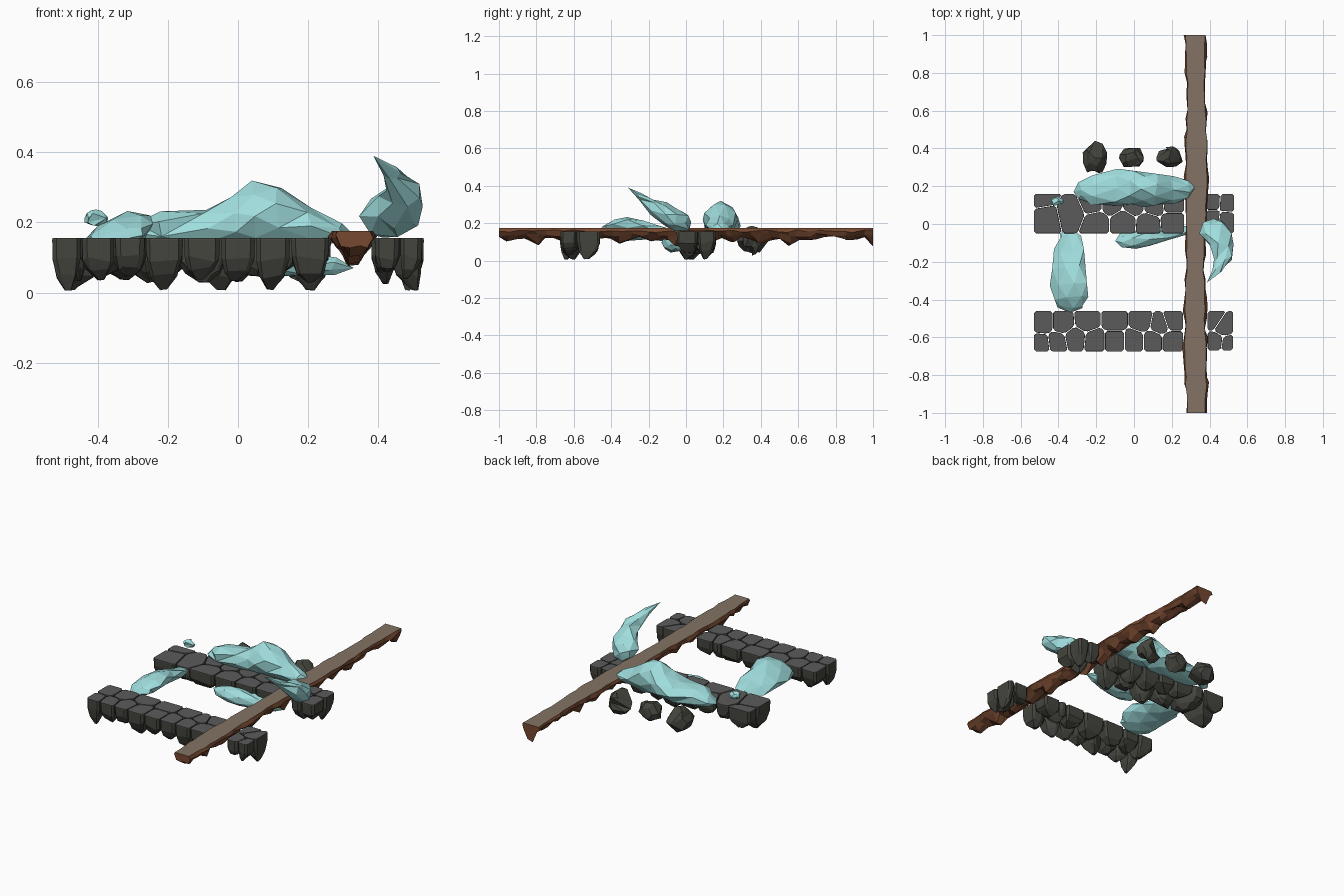
import bpy, bmesh, math, random
from mathutils import Vector

if "Cube" in bpy.data.objects:
    bpy.data.objects.remove(bpy.data.objects["Cube"])

random.seed(11)
J = random.uniform


def material(name, rgb):
    m = bpy.data.materials.new(name)
    m.diffuse_color = (*rgb, 1)
    m.use_nodes = True
    m.node_tree.nodes["Principled BSDF"].inputs["Base Color"].default_value = m.diffuse_color
    return m


STONE_TOP = material("stone_top", (0.105, 0.105, 0.105))
STONE_SIDE = material("stone_side", (0.06, 0.06, 0.05))
DIRT_TOP = material("path_top", (0.23, 0.17, 0.125))
DIRT_SIDE = material("path_side", (0.18, 0.065, 0.03))
ICE = material("ice", (0.35, 0.72, 0.72))


def make(name, verts, faces, mats, top_faces=()):
    me = bpy.data.meshes.new(name)
    me.from_pydata([tuple(v) for v in verts], [], faces)
    for m in mats:
        me.materials.append(m)
    for i in top_faces:
        me.polygons[i].material_index = 1
    bm = bmesh.new()
    bm.from_mesh(me)
    bmesh.ops.recalc_face_normals(bm, faces=bm.faces)
    bm.to_mesh(me)
    bm.free()
    ob = bpy.data.objects.new(name, me)
    bpy.context.collection.objects.link(ob)
    return ob


def bridge(rings, n, base=0):
    """Quads joining consecutive rings of n vertices."""
    return [(base + r * n + i, base + r * n + (i + 1) % n,
             base + (r + 1) * n + (i + 1) % n, base + (r + 1) * n + i)
            for r in range(rings - 1) for i in range(n)]


def clip(poly, point, normal):
    """Keep the part of a 2D polygon behind a line."""
    out = []
    for a, b in zip(poly, poly[1:] + poly[:1]):
        da, db = (a - point).dot(normal), (b - point).dot(normal)
        if da <= 0:
            out.append(a)
        if da * db < 0:
            out.append(a.lerp(b, da / (da - db)))
    return out


def chamfer(poly, t):
    out = []
    for i, p in enumerate(poly):
        for q in (poly[i - 1], poly[(i + 1) % len(poly)]):
            d = (q - p).length
            out.append(p.lerp(q, min(t, d * 0.3) / d) if d > 1e-6 else p)
    return out


# Paving stones: fitted cells with flat tops and tapered undersides
def paving(name, box, seeds):
    x0, x1, y0, y1 = box
    seeds = [Vector(s) for s in seeds]
    verts, faces, tops = [], [], []
    for k_s, s in enumerate(seeds):
        poly = [Vector(p) for p in ((x0, y0), (x1, y0), (x1, y1), (x0, y1))]
        for o in seeds:
            if o is not s:
                d = (o - s).normalized()
                poly = clip(poly, (s + o) / 2 - d * 0.002, d)
        poly = chamfer(poly, 0.012)
        n, base = len(poly), len(verts)
        c = sum(poly, Vector((0, 0))) / n
        tip = 0.008 if k_s % 5 == 1 else J(0.025, 0.06)
        off = Vector((J(-0.025, 0.025), J(-0.02, 0.02)))
        layers = [(0.98, 0.155, 0), (1.0, 0.15, 0), (0.97, 0.1, 0.015),
                  (0.72, 0.45 * 0.1 + 0.55 * tip, 0.01), (0.2, tip, 0.003)]
        for k, z, jit in layers:
            for p in poly:
                q = c + (p - c) * k + off * (1 - k)
                verts.append((q.x, q.y, z + J(-jit, jit)))
        tops.append(len(faces))
        faces.append(tuple(range(base, base + n)))
        faces += bridge(5, n, base)
        faces.append(tuple(range(base + 4 * n, base + 5 * n)))
    make(name, verts, faces, [STONE_SIDE, STONE_TOP], tops)


paving("back_stones_left", (-0.53, 0.265, -0.05, 0.16),
       [(-0.49, 0.15), (-0.47, 0.03), (-0.33, 0.06), (-0.22, 0.11), (-0.2, 0.01),
        (-0.12, 0.11), (-0.06, 0.01), (0.0, 0.11), (0.08, 0.0), (0.11, 0.1),
        (0.2, 0.11), (0.2, 0.01)])
paving("back_stones_right", (0.38, 0.53, -0.05, 0.16),
       [(0.41, 0.125), (0.5, 0.12), (0.41, 0.02), (0.49, 0.01)])
paving("front_stones_left", (-0.53, 0.26, -0.675, -0.46),
       [(-0.48, -0.52), (-0.49, -0.64), (-0.38, -0.52), (-0.41, -0.63), (-0.31, -0.61),
        (-0.25, -0.51), (-0.21, -0.62), (-0.1, -0.51), (-0.1, -0.62), (0.04, -0.51),
        (0.0, -0.62), (0.1, -0.62), (0.14, -0.53), (0.2, -0.51), (0.2, -0.62)])
paving("front_stones_right", (0.39, 0.525, -0.67, -0.46),
       [(0.42, -0.5), (0.48, -0.54), (0.43, -0.63), (0.5, -0.64)])


# Dirt path with a flat top, wavy edges and a ragged underside
def dirt_path():
    n, count, verts = 8, 41, []
    for i in range(count):
        y = -1 + 2 * i / (count - 1)
        w = 0.051 + 0.005 * math.sin(7 * y) + J(-0.005, 0.004)
        cx = 0.327 + 0.004 * math.sin(4 * y)
        low = J(0.075, 0.115) if i % 3 == 1 else J(0.105, 0.135)
        for dx, z in ((-w, 0.175), (w, 0.175), (w + J(0, 0.015), 0.157 + J(-0.008, 0.008)),
                      (w * 0.85, 0.138 + J(-0.012, 0.01)), (w * 0.4, low + J(0, 0.015)),
                      (-w * 0.25, low), (-w * 0.8, 0.138 + J(-0.012, 0.01)),
                      (-w - J(0, 0.012), 0.157 + J(-0.008, 0.008))):
            end = i in (0, count - 1)
            verts.append((cx + dx, y if end else y + J(-0.014, 0.014), z))
    faces = bridge(count, n)
    faces += [tuple(range(n)), tuple(range(n * (count - 1), n * count))]
    make("dirt_path", verts, faces, [DIRT_SIDE, DIRT_TOP],
         [k * n for k in range(count - 1)])


dirt_path()


# Ice lumps: faceted lofts; stations are (x, y, z, half width, half height)
def ice(name, stations, along, n=7, jit=0.1, shear=0.0):
    verts, faces = [], []
    rings = stations[1:-1]
    for r, (x, y, z, a, b) in enumerate(rings):
        for i in range(n):
            t = 2 * math.pi * (i + 0.5 * (r % 2)) / n
            k = 1.05 + J(-jit, jit)
            u, v = a * k * math.cos(t), b * k * math.sin(t)
            v += shear * u
            s = J(-0.012, 0.012)
            verts.append((x + s, y + u, z + v) if along == 'x' else (x + u, y + s, z + v))
    faces = bridge(len(rings), n)
    first, last = len(verts), len(verts) + 1
    verts += [stations[0][:3], stations[-1][:3]]
    m = (len(rings) - 1) * n
    for i in range(n):
        j = (i + 1) % n
        faces += [(first, j, i), (last, m + i, m + j)]
    ob = make(name, verts, faces, [ICE])
    mod = ob.modifiers.new("facets", 'TRIANGULATE')
    mod.quad_method = 'SHORTEST_DIAGONAL'


ice("large_ice", [(-0.32, 0.17, 0.155), (-0.29, 0.18, 0.17, 0.04, 0.03),
                  (-0.22, 0.18, 0.18, 0.08, 0.053), (-0.09, 0.19, 0.183, 0.09, 0.053),
                  (-0.01, 0.19, 0.2, 0.092, 0.07), (0.05, 0.185, 0.218, 0.088, 0.09),
                  (0.12, 0.18, 0.218, 0.085, 0.09), (0.2, 0.18, 0.19, 0.072, 0.052),
                  (0.29, 0.185, 0.172, 0.045, 0.027), (0.325, 0.195, 0.17)], 'x', n=8)
ice("low_ice", [(-0.1, -0.09, 0.11), (-0.07, -0.09, 0.1, 0.035, 0.027),
                (0.0, -0.085, 0.095, 0.045, 0.042), (0.08, -0.07, 0.09, 0.048, 0.042),
                (0.18, -0.05, 0.082, 0.035, 0.033), (0.27, -0.035, 0.075, 0.024, 0.024),
                (0.33, -0.025, 0.07)], 'x')
ice("left_ice", [(-0.33, -0.02, 0.135), (-0.335, -0.06, 0.135, 0.055, 0.024),
                 (-0.34, -0.14, 0.145, 0.075, 0.033), (-0.345, -0.23, 0.16, 0.085, 0.044),
                 (-0.34, -0.32, 0.17, 0.097, 0.05), (-0.335, -0.39, 0.168, 0.097, 0.045),
                 (-0.335, -0.44, 0.155, 0.07, 0.025), (-0.34, -0.47, 0.15)], 'y', shear=0.3)
ice("horn_ice", [(0.42, 0.028, 0.205), (0.425, 0.01, 0.205, 0.06, 0.045),
                 (0.435, -0.05, 0.218, 0.085, 0.06), (0.46, -0.11, 0.246, 0.062, 0.062),
                 (0.472, -0.18, 0.29, 0.046, 0.042), (0.438, -0.25, 0.342, 0.024, 0.018),
                 (0.386, -0.31, 0.39)], 'y', jit=0.05)


# Loose rocks beside the paving and a floating ice pebble
def lump(name, loc, half, mat, peak=1.0):
    bm = bmesh.new()
    bmesh.ops.create_icosphere(bm, subdivisions=2, radius=1)
    bmesh.ops.dissolve_verts(bm, verts=random.sample(bm.verts[:], 14))
    bmesh.ops.triangulate(bm, faces=bm.faces)
    for v in bm.verts:
        k = J(0.9, 1.12)
        k_z = k * (peak if abs(v.co.z) > 0.8 else 1)
        v.co = Vector((v.co.x * half[0] * k, v.co.y * half[1] * k, v.co.z * half[2] * k_z))
    me = bpy.data.meshes.new(name)
    bm.to_mesh(me)
    bm.free()
    me.materials.append(mat)
    ob = bpy.data.objects.new(name, me)
    ob.location = loc
    bpy.context.collection.objects.link(ob)


lump("rock_left", (-0.207, 0.35, 0.105), (0.063, 0.085, 0.068), STONE_SIDE)
lump("rock_middle", (-0.012, 0.35, 0.105), (0.068, 0.058, 0.062), STONE_SIDE)
lump("rock_right", (0.185, 0.352, 0.11), (0.07, 0.064, 0.072), STONE_SIDE, 1.12)
lump("ice_pebble", (-0.405, 0.118, 0.213), (0.033, 0.025, 0.025), ICE)
